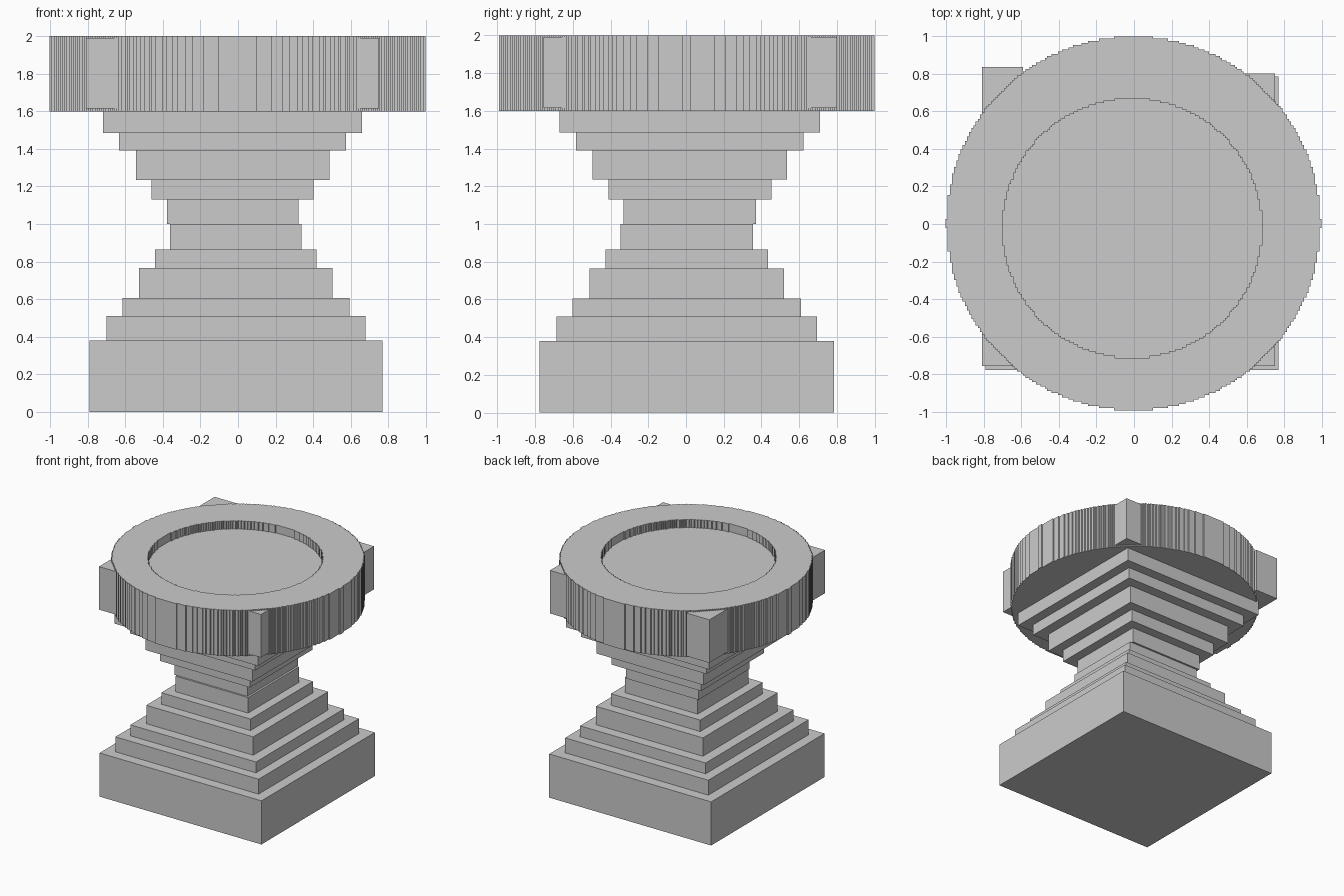
import bpy
import math

cube = bpy.data.objects.get("Cube")
if cube:
    bpy.data.objects.remove(cube, do_unlink=True)

# Single stone grey
stone = bpy.data.materials.new("stone_grey")
stone.use_nodes = True
GREY = (0.6, 0.6, 0.6, 1)
stone.diffuse_color = GREY
stone.node_tree.nodes["Principled BSDF"].inputs["Base Color"].default_value = GREY


def add_object(name, mesh):
    mesh.materials.clear()
    mesh.materials.append(stone)
    obj = bpy.data.objects.new(name, mesh)
    bpy.context.collection.objects.link(obj)
    return obj


def block(name, x0, x1, y0, y1, z0, z1):
    verts = [(x, y, z) for z in (z0, z1) for x, y in ((x0, y0), (x1, y0), (x1, y1), (x0, y1))]
    sides = [(i, (i + 1) % 4, (i + 1) % 4 + 4, i + 4) for i in range(4)]
    mesh = bpy.data.meshes.new(name)
    mesh.from_pydata(verts, [], [(3, 2, 1, 0), (4, 5, 6, 7)] + sides)
    return add_object(name, mesh)


def stepped_circle(cx, cy, radius, step=0.0115):
    """Outline of a circle made of small square steps."""
    rows = int(radius / step)
    right = []
    for k in range(-rows, rows):
        y = (k + 0.5) * radius / rows
        half = round(math.sqrt(radius ** 2 - y ** 2) / step) * step
        right += [(half, k * radius / rows), (half, (k + 1) * radius / rows)]
    left = [(-x, y) for x, y in reversed(right)]
    points = []
    for x, y in right + left:
        p = (cx + x, cy + y)
        if not points or math.dist(p, points[-1]) > 1e-5:
            points.append(p)
    return points


def slab(name, outlines, z0, z1):
    """Extrude filled outlines; an inner outline becomes a hole."""
    curve = bpy.data.curves.new(name, "CURVE")
    curve.dimensions = "2D"
    curve.fill_mode = "BOTH"
    curve.extrude = (z1 - z0) / 2
    for outline in outlines:
        spline = curve.splines.new("POLY")
        spline.points.add(len(outline) - 1)
        for point, (x, y) in zip(spline.points, outline):
            point.co = (x, y, 0, 1)
        spline.use_cyclic_u = True
        spline.use_smooth = False
    helper = bpy.data.objects.new(name + "_helper", curve)
    bpy.context.collection.objects.link(helper)
    bpy.context.view_layer.update()
    graph = bpy.context.evaluated_depsgraph_get()
    mesh = bpy.data.meshes.new_from_object(helper.evaluated_get(graph))
    bpy.data.objects.remove(helper, do_unlink=True)
    obj = add_object(name, mesh)
    obj.location.z = (z0 + z1) / 2
    return obj


# Stepped pyramids: (bottom, top, half width), each around its own centre
lower = [(0, 0.38, 0.78), (0.38, 0.51, 0.69), (0.51, 0.605, 0.605),
         (0.605, 0.765, 0.515), (0.765, 0.865, 0.43), (0.865, 1.0, 0.35)]
upper = [(1.0, 1.13, 0.35), (1.13, 1.235, 0.432), (1.235, 1.39, 0.515),
         (1.39, 1.485, 0.604), (1.485, 1.615, 0.69)]
for label, tiers, cx, cy in (("base", lower, -0.011, 0.004), ("neck", upper, -0.029, 0.02)):
    for i, (z0, z1, h) in enumerate(tiers):
        block(f"{label}_tier_{i + 1}", cx - h, cx + h, cy - h, cy + h, z0, z1)

# Round bowl: rim with a shallow recess
rim = stepped_circle(-0.003, 0.003, 0.995)
recess = stepped_circle(-0.01, -0.022, 0.69)
slab("bowl_rim", [rim, recess], 1.6, 2.0)
slab("bowl_floor", [recess], 1.6, 1.93)

# Four square corners standing out of the rim
block("corner_front_right", -0.81, -0.56, -0.755, -0.56, 1.615, 1.99)
block("corner_front_left", 0.56, 0.75, -0.755, -0.56, 1.615, 1.99)
block("corner_back_left", 0.56, 0.75, 0.56, 0.80, 1.615, 1.99)
block("corner_back_right", -0.81, -0.59, 0.56, 0.835, 1.615, 1.99)
